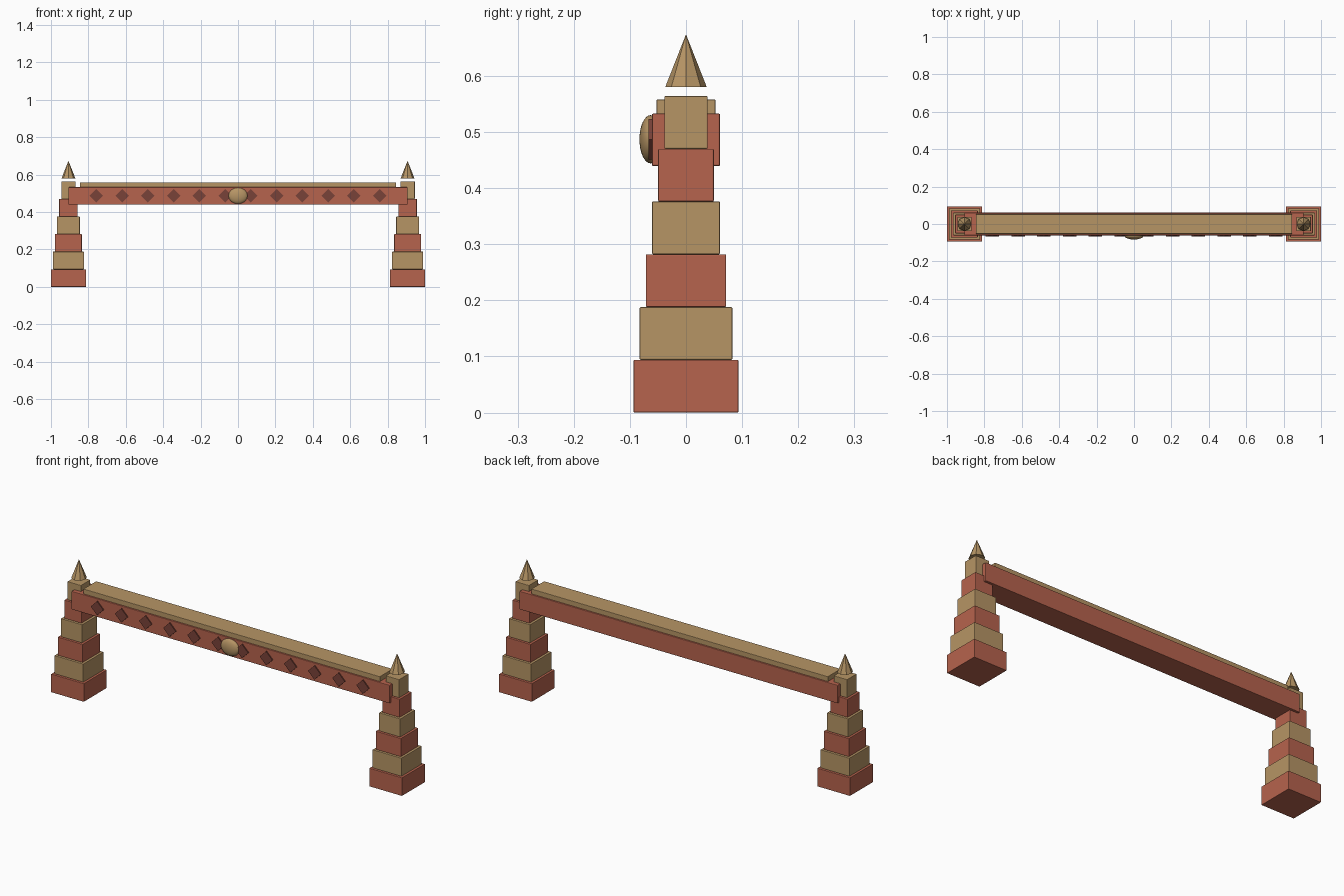
import bpy
from math import pi

cube = bpy.data.objects.get("Cube")
if cube:
    bpy.data.objects.remove(cube, do_unlink=True)


def material(name, rgb):
    mat = bpy.data.materials.new(name)
    mat.use_nodes = True
    mat.diffuse_color = (*rgb, 1)
    mat.node_tree.nodes["Principled BSDF"].inputs["Base Color"].default_value = (*rgb, 1)
    return mat


RED = material("brick red", (0.47, 0.125, 0.075))
TAN = material("sandstone", (0.47, 0.30, 0.13))
DARK = material("dark brick", (0.19, 0.055, 0.04))


def finish(name, mat):
    obj = bpy.context.object
    obj.name = name
    obj.data.materials.append(mat)
    return obj


def box(name, mat, centre, size, bevel=0.002, turn=0):
    bpy.ops.mesh.primitive_cube_add(size=1, location=centre, rotation=(0, turn, 0))
    obj = finish(name, mat)
    obj.scale = size
    bpy.ops.object.transform_apply(location=False, rotation=False, scale=True)
    if bevel:
        mod = obj.modifiers.new("edge", "BEVEL")
        mod.width = bevel
        mod.segments = 2
    return obj


STEP = 0.094      # height of a tower block
TOWER_X = 0.9065

# Stepped towers of alternating blocks, each with a floating spire
for side, sign in (("left", 1), ("right", -1)):
    x = sign * TOWER_X
    for i in range(6):
        width = 0.187 - 0.022 * i
        box(f"{side}_tower_block_{i + 1}", TAN if i % 2 else RED,
            (x, 0, STEP * (i + 0.5)), (width, width, STEP))
    bpy.ops.mesh.primitive_cone_add(vertices=8, radius1=0.037, radius2=0,
                                    depth=STEP, location=(x, 0, 0.627))
    finish(f"{side}_spire", TAN)

# Crossbeam and its capping
box("crossbeam", RED, (0, 0, 0.486), (1.813, 0.122, STEP), 0.003)
box("beam_capping", TAN, (0, 0, 0.543), (1.69, 0.105, 0.03))

# Row of diamond plates along the front
for i in range(12):
    box(f"diamond_{i + 1}", DARK, ((i - 5.5) * 0.1376, -0.0625, 0.487),
        (0.051, 0.008, 0.051), 0, pi / 4)

# Central domed medallion
bpy.ops.mesh.primitive_uv_sphere_add(segments=32, ring_count=16, radius=1,
                                     location=(0, -0.063, 0.487))
medallion = finish("medallion", TAN)
medallion.scale = (0.051, 0.02, 0.043)
bpy.ops.object.shade_smooth_by_angle()
